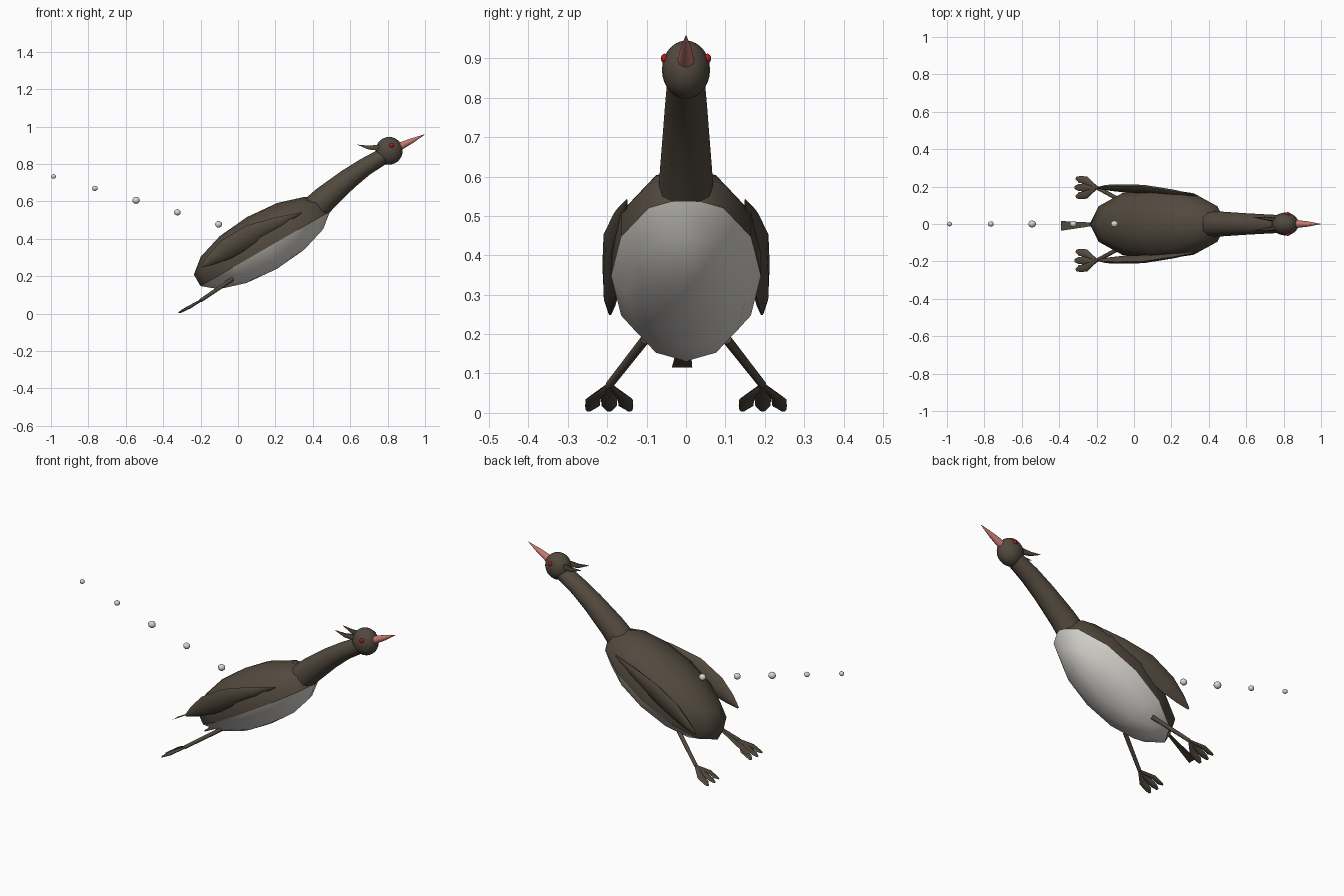
import bpy, bmesh, math
from mathutils import Vector, Matrix

if "Cube" in bpy.data.objects:
    bpy.data.objects.remove(bpy.data.objects["Cube"])


def material(name, rgb):
    m = bpy.data.materials.new(name)
    m.use_nodes = True
    m.diffuse_color = (*rgb, 1)
    m.node_tree.nodes["Principled BSDF"].inputs["Base Color"].default_value = (*rgb, 1)
    return m


BROWN = material("brown_plumage", (0.085, 0.067, 0.048))
PALE = material("pale_belly", (0.70, 0.68, 0.64))
PINK = material("pink_beak", (0.55, 0.19, 0.16))
RED = material("red_eye", (0.45, 0.01, 0.015))


def finish(name, bm, mats, angle=50):
    bmesh.ops.recalc_face_normals(bm, faces=bm.faces)
    mesh = bpy.data.meshes.new(name)
    bm.to_mesh(mesh)
    bm.free()
    for m in mats:
        mesh.materials.append(m)
    ob = bpy.data.objects.new(name, mesh)
    bpy.context.collection.objects.link(ob)
    bpy.ops.object.select_all(action='DESELECT')
    ob.select_set(True)
    bpy.context.view_layer.objects.active = ob
    bpy.ops.object.shade_smooth_by_angle(angle=math.radians(angle))
    return ob


def ball(name, centre, size, mat, segments=16, rings=10):
    bm = bmesh.new()
    bmesh.ops.create_uvsphere(bm, u_segments=segments, v_segments=rings, radius=1)
    bm.transform(Matrix.Translation(centre) @ Matrix.Diagonal((*size, 1)))
    return finish(name, bm, [mat])


def loft(name, stations, mat, sides=8, lean=0.0, angle=50):
    """Tube through (point, half width, half height); lean rolls the section."""
    bm = bmesh.new()
    pts = [Vector(s[0]) for s in stations]
    rings = []
    for i, (p, w, h) in enumerate(stations):
        t = (pts[min(i + 1, len(pts) - 1)] - pts[max(i - 1, 0)]).normalized()
        side = Vector((0, 0, 1)).cross(t).normalized()
        roll = Matrix.Rotation(lean, 3, t)
        up = roll @ t.cross(side)
        side = roll @ side
        rings.append([bm.verts.new(pts[i] + side * w * math.cos(a) + up * h * math.sin(a))
                      for a in (2 * math.pi * k / sides for k in range(sides))])
    for a, b in zip(rings, rings[1:]):
        for k in range(sides):
            j = (k + 1) % sides
            bm.faces.new((a[k], a[j], b[j], b[k]))
    bm.faces.new(rings[0])
    bm.faces.new(rings[-1])
    return finish(name, bm, [mat], angle)


# Body: tilted low-poly ellipsoid, pale below the middle band
bm = bmesh.new()
bmesh.ops.create_uvsphere(bm, u_segments=12, v_segments=7, radius=1)
for f in bm.faces:
    f.material_index = 1 if f.calc_center_median().z < -0.1 else 0
seam = [e for e in bm.edges if len({f.material_index for f in e.link_faces}) == 2]
bmesh.ops.split_edges(bm, edges=seam)
bm.transform(Matrix.Translation((0.128, 0, 0.378))
             @ Matrix.Rotation(math.radians(-30), 4, 'Y')
             @ Matrix.Diagonal((0.41, 0.195, 0.16, 1)))
finish("body", bm, [BROWN, PALE], 70)

# Neck and head
loft("neck", [((0.41, 0, 0.56), 0.07, 0.075), ((0.47, 0, 0.62), 0.066, 0.068),
              ((0.59, 0, 0.72), 0.058, 0.056), ((0.68, 0, 0.785), 0.053, 0.048),
              ((0.79, 0, 0.85), 0.047, 0.043)], BROWN, 12)
ball("head", (0.808, 0, 0.871), (0.072, 0.061, 0.074), BROWN, 24, 14)
loft("beak", [((0.855, 0, 0.889), 0.023, 0.023), ((0.93, 0, 0.925), 0.014, 0.014),
              ((0.998, 0, 0.958), 0.001, 0.001)], PINK, 10)

# Tail: a thin flat fan
bm = bmesh.new()
fan = [(-0.19, 0.006, 0.225), (-0.19, -0.006, 0.225), (-0.39, -0.036, 0.115), (-0.39, 0.016, 0.115)]
face = bm.faces.new([bm.verts.new(p) for p in fan])
bmesh.ops.solidify(bm, geom=[face], thickness=0.002)
finish("tail", bm, [BROWN], 30)

# Paired parts
for s, word in ((1, "left"), (-1, "right")):
    ball(word + "_eye", (0.822, s * 0.054, 0.9), (0.012, 0.01, 0.012), RED, 12, 8)

    loft(word + "_crest", [((0.765, s * 0.022, 0.888), 0.012, 0.02),
                           ((0.70, s * 0.03, 0.888), 0.009, 0.012),
                           ((0.64, s * 0.036, 0.903), 0.001, 0.001)], BROWN, 6)

    loft(word + "_wing", [((0.34, s * 0.15, 0.54), 0.002, 0.003),
                          ((0.22, s * 0.168, 0.488), 0.014, 0.032),
                          ((0.07, s * 0.186, 0.42), 0.02, 0.058),
                          ((-0.06, s * 0.19, 0.345), 0.02, 0.056),
                          ((-0.14, s * 0.194, 0.29), 0.015, 0.032),
                          ((-0.195, s * 0.193, 0.253), 0.004, 0.006)],
         BROWN, 8, lean=s * 0.2)

    ankle = Vector((-0.2, s * 0.195, 0.07))
    loft(word + "_leg", [((-0.03, s * 0.105, 0.185), 0.012, 0.012), (ankle, 0.01, 0.01)], BROWN, 8)

    # Three leaf-shaped toes
    for spread, toe in ((-1, "inner"), (0, "middle"), (1, "outer")):
        tip = Vector((-0.318 + 0.008 * abs(spread), s * (0.195 + 0.052 * spread), 0.006))
        bend = ankle.lerp(tip, 0.55) + Vector((0, s * 0.012 * spread, 0))
        loft(f"{word}_{toe}_toe", [(ankle, 0.008, 0.006), (bend, 0.021, 0.008),
                                   (ankle.lerp(tip, 0.82), 0.019, 0.006),
                                   (tip, 0.008, 0.003)], BROWN, 6, angle=35)

# Row of droplets trailing behind
for i, r in enumerate((0.02, 0.019, 0.021, 0.016, 0.014)):
    ball(f"droplet_{i + 1}", (-0.104 - 0.2205 * i, 0, 0.478 + 0.064 * i), (r, r * 0.9, r * 0.9), PALE, 10, 6)
